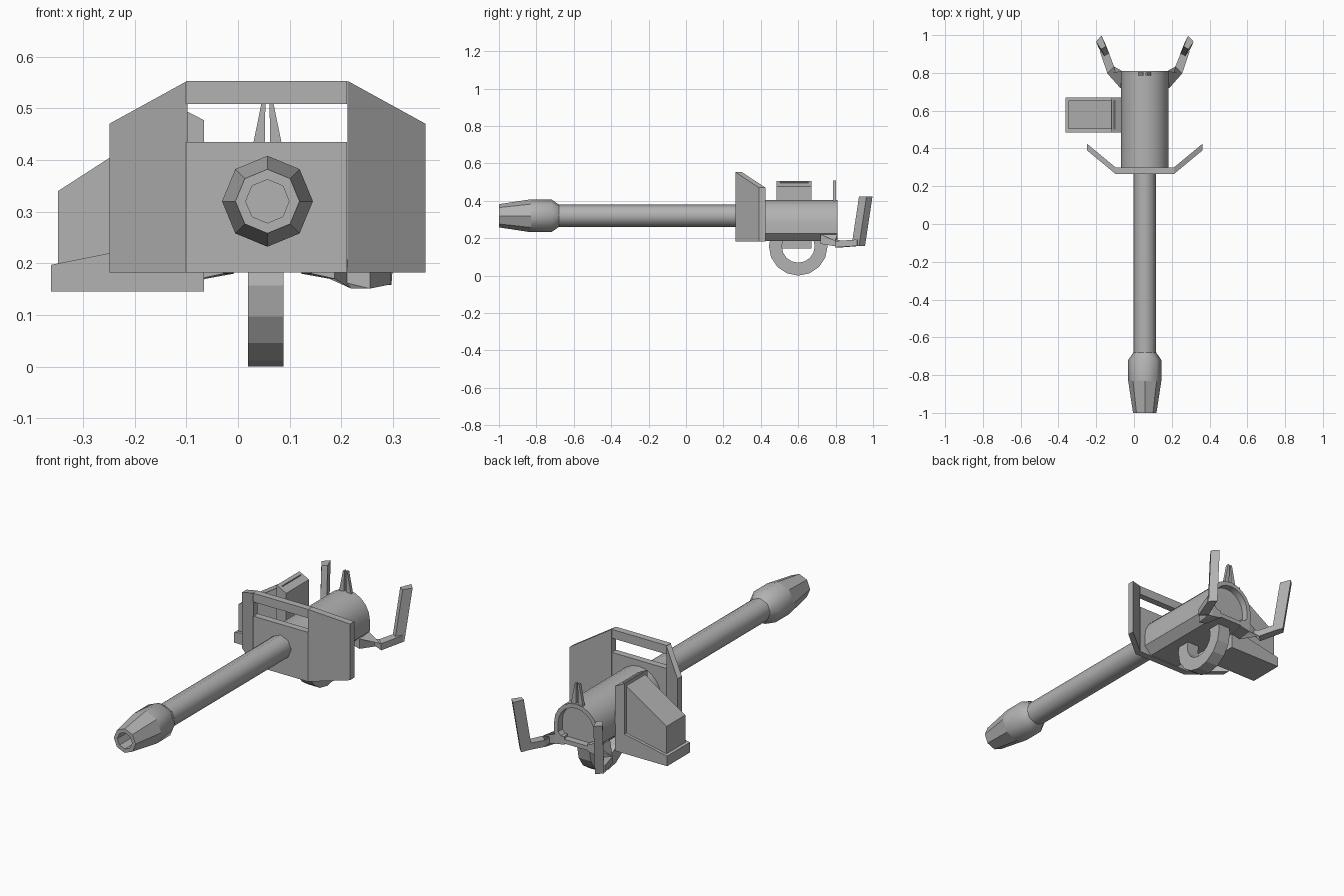
import bpy, bmesh, math
from mathutils import Vector

cube = bpy.data.objects.get("Cube")
if cube:
    bpy.data.objects.remove(cube)

CX = 0.057      # gun axis
AXIS_Z = 0.32

grey = bpy.data.materials.new("gun_grey")
grey.use_nodes = True
colour = (0.45, 0.45, 0.45, 1)
grey.diffuse_color = colour
grey.node_tree.nodes["Principled BSDF"].inputs["Base Color"].default_value = colour


def loft(name, rings, smooth=None, closed=False):
    """Skin a list of equal-length point rings; cap the ends unless closed."""
    bm = bmesh.new()
    loops = [[bm.verts.new(p) for p in ring] for ring in rings]
    n = len(loops[0])
    pairs = list(zip(loops, loops[1:]))
    if closed:
        pairs.append((loops[-1], loops[0]))
    else:
        bm.faces.new(loops[0])
        bm.faces.new(loops[-1])
    for a, b in pairs:
        for i in range(n):
            j = (i + 1) % n
            bm.faces.new((a[i], a[j], b[j], b[i]))
    bmesh.ops.recalc_face_normals(bm, faces=bm.faces)
    mesh = bpy.data.meshes.new(name)
    bm.to_mesh(mesh)
    bm.free()
    mesh.materials.append(grey)
    obj = bpy.data.objects.new(name, mesh)
    bpy.context.collection.objects.link(obj)
    if smooth:
        bpy.ops.object.select_all(action='DESELECT')
        obj.select_set(True)
        bpy.context.view_layer.objects.active = obj
        bpy.ops.object.shade_smooth_by_angle(angle=math.radians(smooth))
    return obj


def prism_y(name, profile, y0, y1):
    """Extrude an (x, z) outline along y."""
    return loft(name, [[(x, y, z) for x, z in profile] for y in (y0, y1)])


def rect(x0, x1, z0, z1):
    return [(x0, z0), (x1, z0), (x1, z1), (x0, z1)]


def octagon(y, r):
    return [(CX + r * math.cos(i * math.pi / 4), y, AXIS_Z + r * math.sin(i * math.pi / 4))
            for i in range(8)]


# Barrel, then the flared muzzle with its bore
loft("barrel", [octagon(-0.70, 0.06), octagon(0.30, 0.06)], smooth=50)
loft("muzzle_collar", [octagon(-0.83, 0.088), octagon(-0.72, 0.088),
                       octagon(-0.68, 0.06)], smooth=50)
loft("muzzle_tip", [octagon(-0.83, 0.088), octagon(-1.0, 0.062),
                    octagon(-1.0, 0.042), octagon(-0.90, 0.042)])


# Receiver: arched top, chamfered bottom, recessed rear plate
def arch(y, inset):
    r = 0.125 - inset
    pts = [(CX + r * math.cos(a), y, 0.28 + r * math.sin(a))
           for a in (math.pi * i / 10 for i in range(11))]
    low = [(-r, 0.225 + inset / 2), (-0.085 + inset / 2, 0.185 + inset),
           (0.085 - inset / 2, 0.185 + inset), (r, 0.225 + inset / 2)]
    return pts + [(CX + x, y, z) for x, z in low]


loft("receiver", [arch(0.29, 0), arch(0.81, 0), arch(0.81, 0.022), arch(0.775, 0.022)],
     smooth=32)

# Shield: centre plate, top bar and two swept wings
prism_y("shield_plate", rect(CX - 0.158, CX + 0.154, 0.182, 0.435), 0.265, 0.30)
prism_y("shield_top_bar", rect(CX - 0.158, CX + 0.154, 0.508, 0.553), 0.265, 0.30)
for side, label in ((1, "left"), (-1, "right")):
    inner, outer = CX + side * 0.155, CX + side * 0.306
    outline = [(inner, 0.265, 0.182), (outer, 0.39, 0.182),
               (outer, 0.39, 0.47), (inner, 0.265, 0.553)]
    loft(label + "_shield_wing",
         [outline, [(x, y + 0.035, z) for x, y, z in outline]])

# Ammunition box on the right side
prism_y("ammo_box_flange", [(-0.12, 0.145), (-0.066, 0.145), (-0.066, 0.477), (-0.12, 0.505)],
        0.485, 0.67)
prism_y("ammo_box_base", [(-0.362, 0.145), (-0.07, 0.145), (-0.07, 0.255), (-0.362, 0.197)],
        0.485, 0.67)
prism_y("ammo_box_body", [(-0.348, 0.16), (-0.10, 0.16), (-0.10, 0.50), (-0.348, 0.34)],
        0.503, 0.655)

# Half-ring grip below the receiver
grip = []
for i in range(-1, 10):
    a = math.pi + math.pi * i / 8
    grip.append([(x, 0.6 + r * math.cos(a), 0.157 + r * math.sin(a))
                 for x, r in ((0.019, 0.157), (0.088, 0.157), (0.088, 0.088), (0.019, 0.088))])
loft("lower_grip", grip)

# Rear sight: two tapering prongs
for side, label in ((1, "left"), (-1, "right")):
    prism_y(label + "_sight_prong",
            [(CX + side * x, z) for x, z in ((0.006, 0.39), (0.036, 0.39),
                                             (0.012, 0.508), (0.004, 0.508))],
            0.787, 0.803)

# Control handles: an arm sweeping out and back, then an upright grip
for side, label in ((1, "left"), (-1, "right")):
    def at(points):
        return [(CX + side * x, y, z) for x, y, z in points]

    def section(x, y, z, dx, dy, h):
        return at([(x - dx, y - dy, z - h), (x + dx, y + dy, z - h),
                   (x + dx, y + dy, z + h), (x - dx, y - dy, z + h)])

    loft(label + "_handle_arm", [
        section(0.075, 0.765, 0.20, -0.01, 0.045, 0.02),
        section(0.125, 0.765, 0.195, -0.005, 0.045, 0.025),
        section(0.18, 0.815, 0.168, 0.018, -0.018, 0.017),
        section(0.22, 0.925, 0.176, 0.018, -0.01, 0.017)])
    foot = [(0.24, 0.925, 0.158), (0.21, 0.957, 0.158),
            (0.187, 0.90, 0.158), (0.212, 0.885, 0.158)]
    lean = Vector((0.019, 0.04, 0.265))
    top = [tuple(Vector(p) + lean) for p in foot]
    loft(label + "_handle_grip", [at(foot), at(top)])
